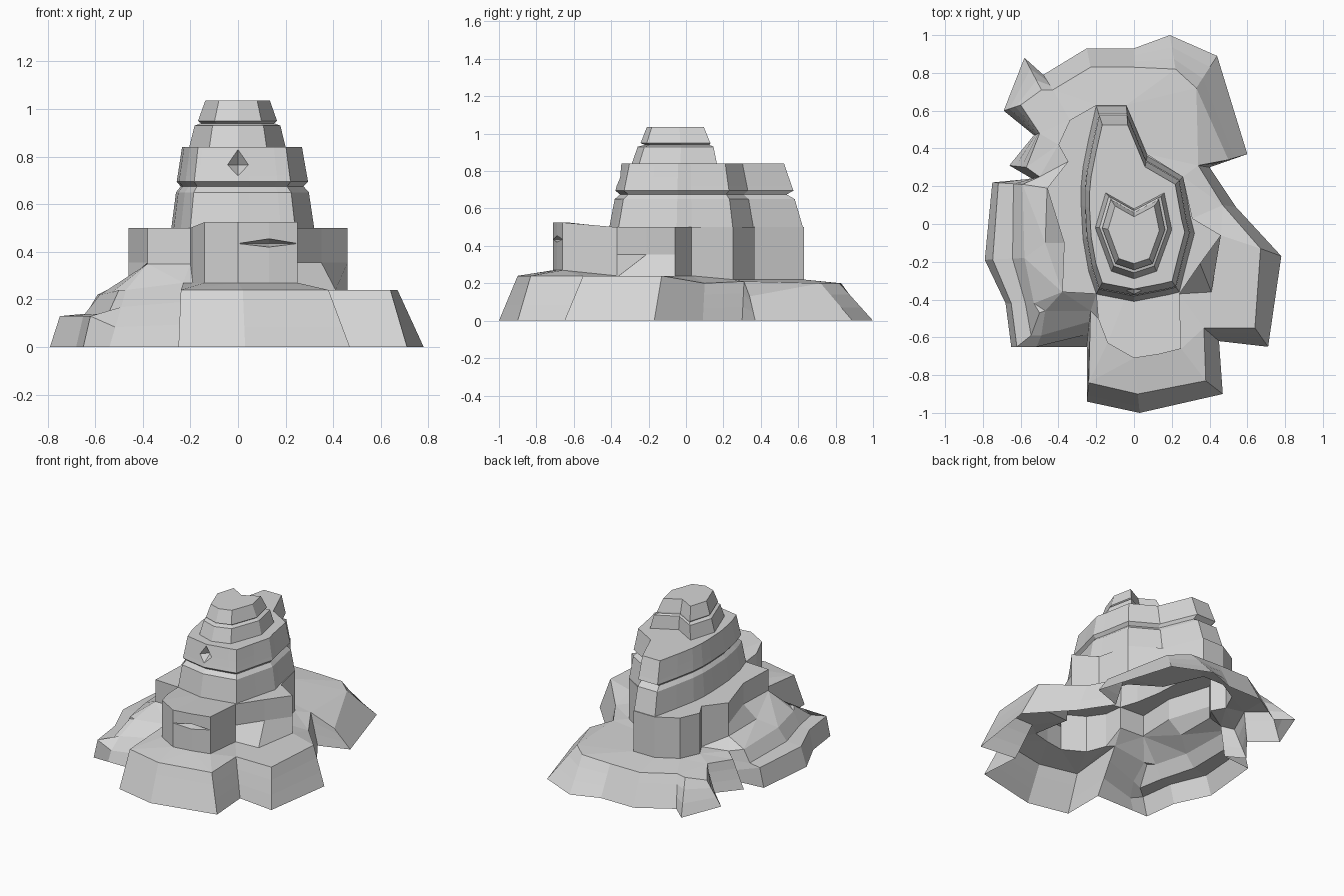
import bpy
import bmesh
from mathutils import Vector

default = bpy.data.objects.get("Cube")
if default:
    bpy.data.objects.remove(default, do_unlink=True)

# Single pale stone colour
stone = bpy.data.materials.new("pale grey stone")
stone.use_nodes = True
colour = (0.67, 0.67, 0.67, 1.0)
stone.diffuse_color = colour
stone.node_tree.nodes["Principled BSDF"].inputs["Base Color"].default_value = colour


def level(points, z, scale=1.0, shift=0.0):
    """Horizontal ring of points at one height, scaled about the axis."""
    return [Vector((p[0] * scale, p[1] * scale + shift, z)) for p in points]


def add_ring(bm, ring):
    return [bm.verts.new(point) for point in ring]


def loft(bm, rings, cap=False):
    """Join successive rings with quads and return the vertex rings."""
    loops = [add_ring(bm, ring) for ring in rings]
    for lower, upper in zip(loops, loops[1:]):
        count = len(lower)
        for i in range(count):
            j = (i + 1) % count
            bm.faces.new((lower[i], lower[j], upper[j], upper[i]))
    if cap:
        bm.faces.new(loops[-1])
    return loops


def ring_edges(bm, loop):
    edges = []
    for a, b in zip(loop, loop[1:] + loop[:1]):
        edges.append(bm.edges.get((a, b)) or bm.edges.new((a, b)))
    return edges


def dent(bm, loops, row, column, depth):
    """Push one point of the front inward as a diamond shaped hollow."""
    for side in (column - 1, column + 1):
        for tip in (row - 1, row + 1):
            pair = [loops[row][side], loops[tip][column]]
            bmesh.ops.connect_verts(bm, verts=pair)
    loops[row][column].co.y += depth


def finish(bm, name):
    mesh = bpy.data.meshes.new(name)
    bm.to_mesh(mesh)
    bm.free()
    mesh.materials.append(stone)
    part = bpy.data.objects.new(name, mesh)
    bpy.context.scene.collection.objects.link(part)
    return part


# Ground outline, counterclockwise from the front left foot
outline = [
    (-.25, -.94), (.03, -1), (.47, -.9), (.45, -.62), (.71, -.65),
    (.78, -.17), (.54, .09), (.4, .3), (.6, .37), (.44, .89),
    (.19, 1), (0, .93), (-.25, .93), (-.48, .79), (-.58, .88),
    (-.69, .6), (-.53, .47), (-.66, .31), (-.54, .24), (-.75, .22),
    (-.79, -.19), (-.68, -.42), (-.65, -.65), (-.54, -.65), (-.25, -.65),
]
# Rim of the lower plateau, matching the outline point by point
rim = [
    (-.24, -.84, .24), (.02, -.9, .24), (.38, -.83, .24), (.37, -.55, .24),
    (.64, -.55, .24), (.67, -.13, .24), (.47, .1, .2), (.34, .31, .21),
    (.5, .34, .13), (.33, .72, .2), (.22, .82, .2), (0, .83, .2),
    (-.23, .83, .2), (-.43, .71, .2), (-.49, .71, .19), (-.6, .63, .17),
    (-.5, .48, .2), (-.57, .3, .18), (-.5, .25, .2), (-.59, .21, .22),
    (-.58, -.18, .22), (-.53, -.42, .23), (-.5, -.47, .24),
    (-.47, -.46, .24), (-.23, -.46, .27),
]
# Cliff outline with the front block and the side buttresses
cliff = [
    (-.2, -.37), (-.19, -.5), (-.14, -.63), (0, -.71), (.13, -.69),
    (.25, -.66), (.24, -.37), (.35, -.21), (.46, -.06), (.31, .03),
    (.26, .25), (.07, .37), (-.04, .63), (-.2, .63), (-.34, .55),
    (-.4, .42), (-.35, .33), (-.46, .19), (-.37, -.1), (-.38, -.36),
]
# Outline of the tower, matching the cliff point by point
tower = [
    (-.2, -.37), (-.18, -.375), (-.05, -.4), (0, -.41), (.05, -.4),
    (.18, -.375), (.24, -.36), (.28, -.2), (.32, -.05), (.3, .03),
    (.26, .25), (.07, .36), (-.04, .625), (-.2, .625), (-.24, .45),
    (-.27, .3), (-.28, .2), (-.28, .1), (-.27, -.08), (-.24, -.25),
]
# Notched outline of the crown
crown = [
    (-.12, -.25), (0, -.29), (.12, -.25), (.2, -.03),
    (.16, .165), (0, .08), (-.15, .165), (-.205, -.02),
]

BLOCK = range(1, 6)       # cliff points on the front block
TERRACES = range(19, 23)  # outline points with a stepped ledge
LEDGE_FRONT = (22, 23)    # outline points on the upright front of the ledge
# Cliff feet that spread outward or start higher up
SPREAD = {
    0: (-.2, -.37, .35), 7: (.41, -.36, .24), 17: (-.46, .19, .27),
    18: (-.47, -.1, .28), 19: (-.38, -.36, .35),
}

# Foot of the cliff
foot = level(cliff, .22)
for i, point in enumerate(foot):
    if i in SPREAD:
        foot[i] = Vector(SPREAD[i])
    elif i in BLOCK:
        point.z = .27
    elif point.y < .1:
        point.z = .24

# Rocky skirt with ledges on the right flank, and the plateau up to the cliff
bottom = level(outline, 0)
top = [Vector(p) for p in rim]
ledge_edge, ledge_back = [], []
for i, (low, high) in enumerate(zip(bottom, top)):
    stepped = i in TERRACES
    outer = low.lerp(high, .2 if stepped else .35)
    inner = low.lerp(high, .7)
    if stepped:
        outer.z, inner.z = .13, .14
    if i in LEDGE_FRONT:
        outer.y = low.y
        inner.y = min(inner.y, low.y + .06)
    ledge_edge.append(outer)
    ledge_back.append(inner)
bm = bmesh.new()
loops = loft(bm, [bottom, ledge_edge, ledge_back, top])
inner_loop = add_ring(bm, foot)
edges = ring_edges(bm, loops[-1]) + ring_edges(bm, inner_loop)
filled = bmesh.ops.triangle_fill(bm, edges=edges, use_beauty=True, normal=(0, 0, 1))
for face in filled["geom"]:
    if isinstance(face, bmesh.types.BMFace):
        face.normal_update()
        if face.normal.z < 0:
            face.normal_flip()
finish(bm, "rock_skirt")

# Cliff with a split across the front block, then a flat shelf to the tower
shelf = level(cliff, .5)
for i in BLOCK:
    shelf[i].z = .505 if i == 1 else .525
bands = [foot]
for height in (.355, .42, .435, .455):
    bands.append(level(cliff, height))
bm = bmesh.new()
loops = loft(bm, bands + [shelf, level(tower, .5)])
dent(bm, loops, 3, 4, .12)
finish(bm, "cliff_and_buttresses")

# Tower with a groove around it and a hollow in its front
bm = bmesh.new()
loops = loft(bm, [
    level(tower, .5), level(tower, .65, .93), level(tower, .675, .86),
    level(tower, .695, .92), level(tower, .72, .905), level(tower, .765, .88),
    level(tower, .83, .845), level(tower, .84, .84),
], cap=True)
dent(bm, loops, 5, 3, .06)
finish(bm, "stepped_tower")

# Crown of two narrowing tiers
bm = bmesh.new()
loft(bm, [
    level(crown, .84), level(crown, .93, .89), level(crown, .94, .76),
    level(crown, .95, .82, -.005), level(crown, 1.035, .67, -.015),
], cap=True)
finish(bm, "crown")
